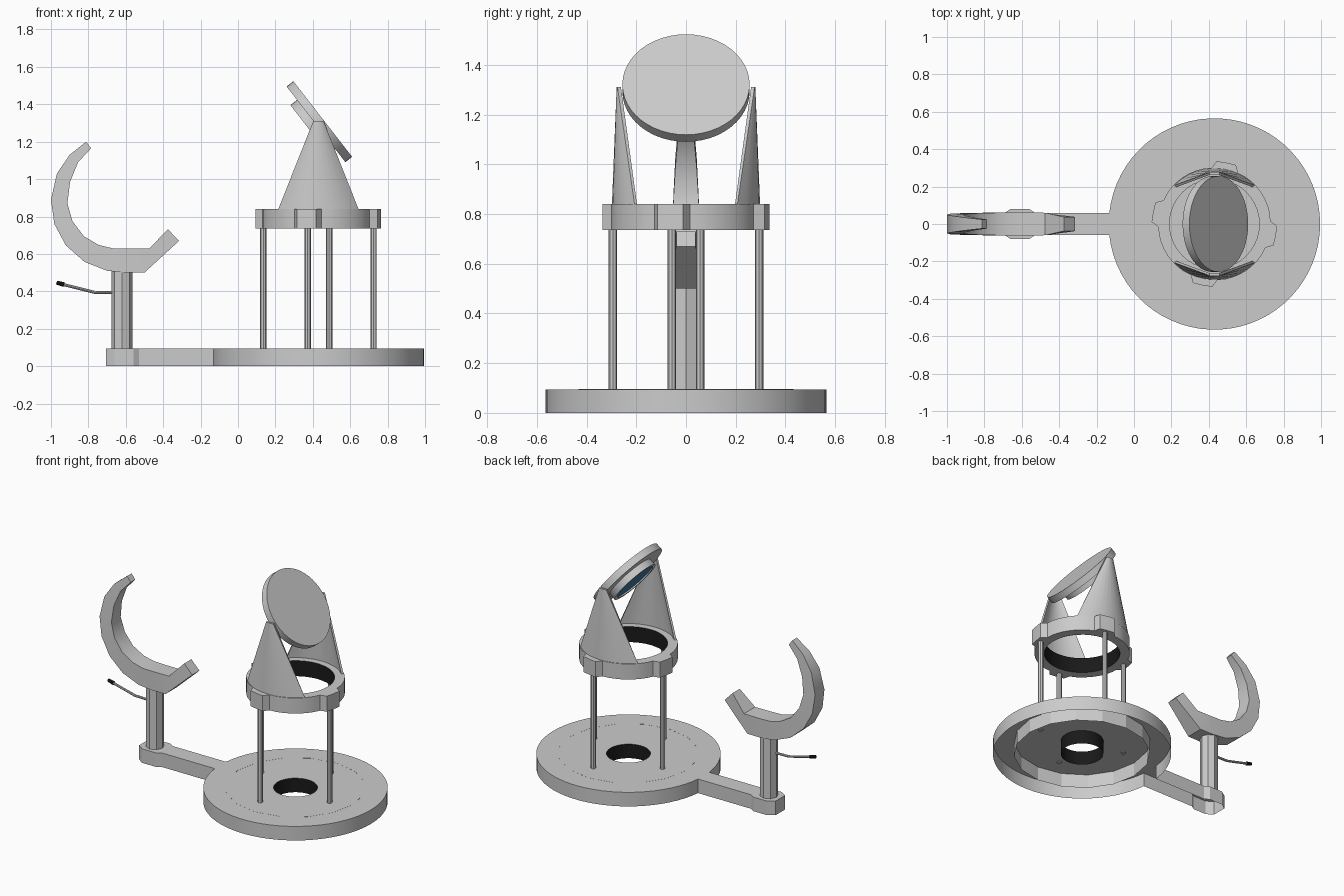
import bpy, bmesh
from math import sin, cos, pi, radians, asin
from mathutils import Vector

if "Cube" in bpy.data.objects:
    bpy.data.objects.remove(bpy.data.objects["Cube"])

CX = 0.43  # axis of the round stage


def material(name, rgb):
    m = bpy.data.materials.new(name)
    m.diffuse_color = (*rgb, 1)
    m.use_nodes = True
    m.node_tree.nodes["Principled BSDF"].inputs["Base Color"].default_value = m.diffuse_color
    return m


GREY = material("body_grey", (0.8, 0.8, 0.8))
BLACK = material("black", (0.01, 0.01, 0.01))
BLUE = material("mirror_blue", (0.05, 0.2, 0.38))


def finish(name, bm, mats=(GREY,), smooth=True, recalc=True):
    if recalc:
        bmesh.ops.recalc_face_normals(bm, faces=bm.faces)
    me = bpy.data.meshes.new(name)
    bm.to_mesh(me)
    bm.free()
    for m in mats:
        me.materials.append(m)
    ob = bpy.data.objects.new(name, me)
    bpy.context.collection.objects.link(ob)
    if smooth:
        bpy.ops.object.select_all(action='DESELECT')
        ob.select_set(True)
        bpy.context.view_layer.objects.active = ob
        bpy.ops.object.shade_smooth_by_angle(angle=radians(25))
    return ob


def arc(r, a0, a1, n, cx=CX):
    return [(cx + r * cos(a0 + (a1 - a0) * i / n), r * sin(a0 + (a1 - a0) * i / n))
            for i in range(n + 1)]


def circle(r, n):
    return arc(r, 0, 2 * pi, n)[:-1]


def holed_prism(name, outer, inner, z0, z1, bottom=True):
    """Extruded outline with a black-walled hole; may be open underneath."""
    bm = bmesh.new()
    edges = {z0: [], z1: []}
    for k, pts in enumerate((outer, inner)):
        lo, hi = ([bm.verts.new((x, y, z)) for x, y in pts] for z in (z0, z1))
        n = len(pts)
        for i in range(n):
            j = (i + 1) % n
            q = [lo[i], lo[j], hi[j], hi[i]]
            f = bm.faces.new(q if k == 0 else q[::-1])
            f.material_index = k
            edges[z0].append(bm.edges.get((lo[i], lo[j])))
            edges[z1].append(bm.edges.get((hi[i], hi[j])))
    bmesh.ops.triangle_fill(bm, edges=edges[z1], use_beauty=True, normal=(0, 0, 1))
    if bottom:
        bmesh.ops.triangle_fill(bm, edges=edges[z0], use_beauty=True, normal=(0, 0, -1))
    return finish(name, bm, (GREY, BLACK))


def rod(name, a, b, r, n, mat=GREY, r2=None, smooth=False):
    a, b = Vector(a), Vector(b)
    d = b - a
    bm = bmesh.new()
    bmesh.ops.create_cone(bm, cap_ends=True, segments=n, radius1=r,
                          radius2=r if r2 is None else r2, depth=d.length)
    bm.transform(d.to_track_quat('Z', 'Y').to_matrix().to_4x4())
    bmesh.ops.translate(bm, verts=bm.verts, vec=(a + b) / 2)
    return finish(name, bm, (mat,), smooth)


# Base: hollow disc with an arm that ends in a widened pad
R = 0.565
t = asin(0.06 / R)
pad = [(-0.53, 0.06), (-0.56, 0.08), (-0.66, 0.08), (-0.705, 0.05)]
outline = arc(R, -pi + t, pi - t, 64) + pad + [(x, -y) for x, y in reversed(pad)]
holed_prism("base", outline, circle(0.135, 32), 0, 0.095, bottom=False)

# Inner stiffening wall under the base
bm = bmesh.new()
bmesh.ops.create_cone(bm, cap_ends=False, segments=16, radius1=0.432, radius2=0.432, depth=0.0955)
bmesh.ops.translate(bm, verts=bm.verts, vec=(CX, 0, 0.04775))
finish("base_inner_wall", bm, smooth=False)

# Four posts
for i in range(4):
    a = radians(-11) + i * pi / 2
    x, y = CX + 0.3 * cos(a), 0.3 * sin(a)
    rod(f"post_{i + 1}", (x, y, 0.09), (x, y, 0.74), 0.017, 8)

# Stage ring with a lug over each post
lugs = []
for i in range(4):
    a = radians(-11) + i * pi / 2
    for da, r in ((-14, 0.3), (-9, 0.336), (0, 0.334), (9, 0.336), (14, 0.3)):
        b = a + radians(da)
        lugs.append((CX + r * cos(b), r * sin(b)))
    lugs += arc(0.302, a + radians(22), a + radians(68), 6)
holed_prism("stage_ring", lugs, circle(0.24, 40), 0.735, 0.84)

# Two curved tapering mirror supports
for side, name in ((-1, "front_support"), (1, "back_support")):
    bm = bmesh.new()
    n = 10
    rows = []
    for i in range(n + 1):
        u = 2 * i / n - 1
        a = u * radians(46)
        ring = []
        for th in (0, 0.014):
            ring.append(bm.verts.new((CX + (0.298 - th) * sin(a), side * (0.298 - th) * cos(a), 0.84)))
            ring.append(bm.verts.new((CX + 0.027 * u, side * (0.279 - th - 0.003 * u * u), 1.312)))
        rows.append((ring[0], ring[1], ring[3], ring[2]))
    for p, q in zip(rows, rows[1:]):
        for k in range(4):
            bm.faces.new((p[k], p[(k + 1) % 4], q[(k + 1) % 4], q[k]))
    bm.faces.new(rows[0])
    bm.faces.new(rows[-1])
    finish(name, bm)

# Tilted mirror: back disc, raised frame and blue glass
N = Vector((0.79, 0, 0.614)).normalized()
C = Vector((0.435, 0, 1.307))
rod("mirror_back", C - N * 0.023, C + N * 0.023, 0.256, 48, smooth=True)
bm = bmesh.new()
rows = []
for r, d in ((0.165, -0.022), (0.165, -0.068), (0.143, -0.068), (0.143, -0.06)):
    rows.append([bm.verts.new((r * cos(2 * pi * i / 40), r * sin(2 * pi * i / 40), d)) for i in range(40)])
for p, q in zip(rows, rows[1:]):
    for i in range(40):
        j = (i + 1) % 40
        bm.faces.new((p[i], q[i], q[j], p[j]))
bm.faces.new(rows[-1]).material_index = 1
bm.transform(N.to_track_quat('Z', 'Y').to_matrix().to_4x4())
bmesh.ops.translate(bm, verts=bm.verts, vec=C)
finish("mirror_frame", bm, (GREY, BLUE))

# Arm column
rod("arm_column", (-0.62, 0, 0.09), (-0.62, 0, 0.52), 0.057, 8)

# Curved limb: outer point, inner point, half width
limb = [(-.812, 1.2, -.785, 1.165, .024), (-.90, 1.13, -.855, 1.09, .034),
        (-.968, 1.03, -.898, 0.985, .043), (-1.0, 0.89, -.912, 0.87, .050),
        (-.982, 0.76, -.885, 0.775, .055), (-.92, 0.645, -.825, 0.695, .058),
        (-.82, 0.557, -.745, 0.648, .06), (-.70, 0.51, -.67, 0.63, .062),
        (-.60, 0.50, -.60, 0.628, .062), (-.50, 0.50, -.475, 0.628, .06),
        (-.315, 0.67, -.375, 0.732, .038)]
bm = bmesh.new()
rows = [[bm.verts.new(v) for v in ((ox, -w, oz), (ox, w, oz), (ix, w, iz), (ix, -w, iz))]
        for ox, oz, ix, iz, w in limb]
for p, q in zip(rows, rows[1:]):
    for k in range(4):
        bm.faces.new((p[k], p[(k + 1) % 4], q[(k + 1) % 4], q[k]))
bm.faces.new(rows[0])
bm.faces.new(rows[-1])
finish("curved_limb", bm)

# Side lever with black grip
rod("lever_inner", (-0.66, 0, 0.393), (-0.77, 0, 0.395), 0.008, 8)
rod("lever_outer", (-0.765, 0, 0.394), (-0.94, 0, 0.438), 0.008, 8)
rod("lever_grip", (-0.93, 0, 0.436), (-0.97, 0, 0.447), 0.013, 8, BLACK, r2=0.01)
